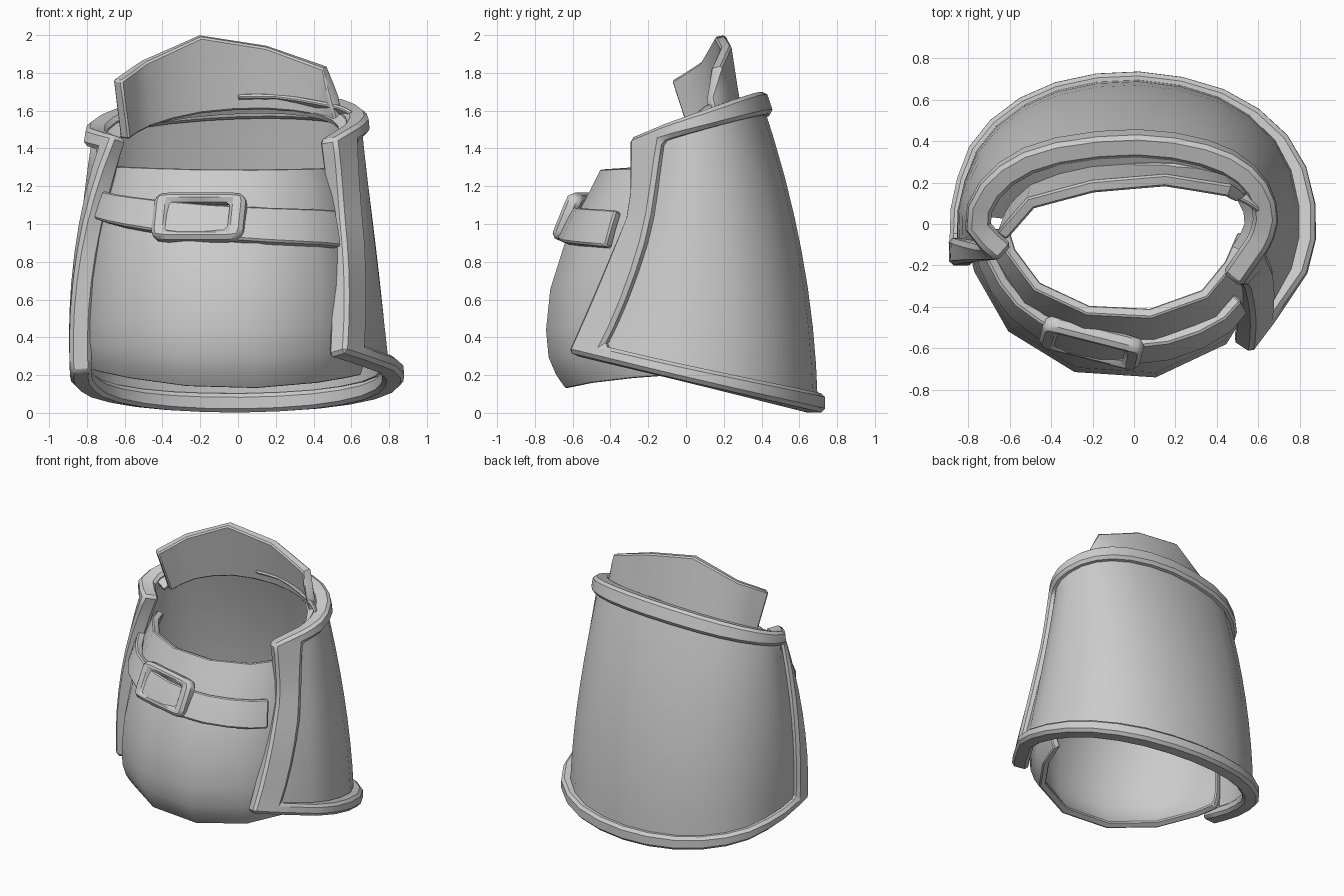
import bpy, bmesh, math
from mathutils import Vector, Euler

if "Cube" in bpy.data.objects:
    bpy.data.objects.remove(bpy.data.objects["Cube"])


def spline(pts, u):
    """Smooth curve through a list of tuples, u from 0 to 1."""
    n = len(pts) - 1
    f = min(max(u, 0), 1) * n
    i = min(int(f), n - 1)
    t = f - i
    p1, p2 = Vector(pts[i]), Vector(pts[i + 1])
    p0 = Vector(pts[i - 1]) if i else p1 * 2 - p2
    p3 = Vector(pts[i + 2]) if i + 2 <= n else p2 * 2 - p1
    return 0.5 * (2 * p1 + (p2 - p0) * t + (2 * p0 - 5 * p1 + 4 * p2 - p3) * t * t
                  + (3 * p1 - p0 - 3 * p2 + p3) * t ** 3)


def steps(a, b, n):
    return [a + (b - a) * i / n for i in range(n + 1)]


def slab(name, fn, us, vs, thick, bevel=0.0, frame=False):
    """Thick sheet over fn(u, v); frame keeps only the border cells."""
    bm = bmesh.new()
    g = [[bm.verts.new(fn(u, v)) for v in vs] for u in us]
    nu, nv = len(us) - 1, len(vs) - 1
    for i in range(nu):
        for j in range(nv):
            if frame and 0 < i < nu - 1 and 0 < j < nv - 1:
                continue
            bm.faces.new((g[i][j], g[i + 1][j], g[i + 1][j + 1], g[i][j + 1]))
    bmesh.ops.delete(bm, geom=[v for v in bm.verts if not v.link_faces], context='VERTS')
    me = bpy.data.meshes.new(name)
    bm.to_mesh(me)
    bm.free()
    ob = bpy.data.objects.new(name, me)
    bpy.context.collection.objects.link(ob)
    s = ob.modifiers.new("thickness", 'SOLIDIFY')
    s.thickness, s.offset, s.use_even_offset = thick, 0, True
    if bevel:
        b = ob.modifiers.new("edges", 'BEVEL')
        b.width, b.segments, b.angle_limit = bevel, 1, math.radians(50)
    bpy.ops.object.select_all(action='DESELECT')
    ob.select_set(True)
    bpy.context.view_layer.objects.active = ob
    bpy.ops.object.convert(target='MESH')
    bpy.ops.object.shade_smooth_by_angle(angle=math.radians(35))
    return ob


# Outer shell: plan curves of the hem and the top, from left edge round the back to right edge
HEM = [(-.83, -.2), (-.82, .1), (-.71, .4), (-.42, .61), (0, .68),
       (.42, .59), (.70, .35), (.79, 0), (.71, -.33), (.52, -.6)]
TOP = [(-.62, -.14), (-.75, 0), (-.66, .19), (-.42, .32), (0, .37),
       (.35, .32), (.55, .21), (.63, .05), (.59, -.1), (.47, -.27)]
# per station: blend power from hem to top, sideways bulge, share of straight front-edge blend
POWER = [(1.9, -.02, 0)] * 2 + [(1.9, 0, 0)] * 4 + [(1.6, 0, 0), (1.3, -.01, 0), (.9, 0, .2), (.5, .04, 1)]


def shell(u, v):
    b, t, (p, bulge, edge) = spline(HEM, u), spline(TOP, u), spline(POWER, u)
    w = v ** max(p, .4)
    q = b.lerp(t, w + (min(1, 1.5 * v) - w) * max(0, edge))
    z0 = .24 * (.69 - b.y)
    z1 = 1.69 - .4 * (.38 - t.y) + .04 * t.x
    return Vector((q.x + bulge * 4 * v * (1 - v), q.y, z0 + (z1 - z0) * v))


def trim(u, v):
    """Shell surface with a wider right border and a flared hem."""
    if .93 < u < .95:
        u -= .055 * min(1, 1.8 * v)
    q = shell(u, v)
    if v < .1 and u < .93:
        q.x *= 1 + .06 * max(0, q.x)
    return q


shell_u = [0, .05] + steps(.1, .85, 15) + [.94, 1]
shell_v = [0, .06] + steps(.15, .86, 6) + [.93, 1]
slab("outer_shell", shell, shell_u[1:-1], shell_v[1:-1], .035)

# Raised trim around all four borders of the shell
slab("shell_trim", trim, shell_u, shell_v, .115, .02, True)

# Inner sleeve: bulging front plate tucked into the shell
PLAN = [(-.79, -.04), (-.75, -.22), (-.59, -.5), (-.28, -.69), (.1, -.715),
        (.43, -.56), (.58, -.32), (.66, -.08)]
LEVELS = [(.14, .95, .86), (.24, .99, .95), (.38, 1, 1), (.65, .98, .97),
          (.95, .92, .83), (1.15, .85, .69), (1.28, .79, .6)]


def sleeve(u, v):
    p, (z, sx, sy) = spline(PLAN, u), spline(LEVELS, v)
    return Vector((p.x * sx, p.y * sy, z + .12 * p.x ** 2 * (1 - v) + .03 * p.x ** 2))


slab("inner_sleeve", sleeve, steps(0, 1, 7), steps(0, 1, 8), .05, .008)


# Strap running across the sleeve
def strap(u, v):
    q = sleeve(u, .77 - .12 * u + v)
    return Vector((q.x * 1.07, q.y * 1.06, q.z))


slab("strap", strap, steps(.09, .79, 11), steps(-.065, .065, 2), .055, .01)


# Buckle frame with softened corners
def buckle_point(u, v):
    k = .94 if abs(u) > .2 and abs(v) > .1 else 1
    return Vector((u * k, 0, v * k))


buckle = slab("buckle", buckle_point, [-.25, -.165, 0, .165, .25],
              [-.135, -.08, 0, .08, .135], .08, .02, True)
buckle.location = (-.205, -.575, 1.035)
buckle.rotation_euler = Euler((-.4, 0, -.25))

# Collar flap standing up behind the opening: top edge and bottom edge
FLAP_TOP = [(-.64, -.06, 1.76), (-.5, .1, 1.86), (-.2, .18, 1.995),
            (.15, .21, 1.94), (.46, .16, 1.83), (.51, .12, 1.66)]
FLAP_LOW = [(-.6, .04, 1.45), (-.48, .17, 1.52), (-.2, .25, 1.59),
            (.15, .26, 1.61), (.42, .22, 1.58), (.54, .14, 1.54)]


def flap(u, v):
    n = len(FLAP_TOP) - 1
    i = min(int(u * n), n - 1)
    top = Vector(FLAP_TOP[i]).lerp(Vector(FLAP_TOP[i + 1]), u * n - i)
    return spline(FLAP_LOW, u).lerp(top, v)


slab("collar_flap", flap, steps(0, 1, 10), steps(0, 1, 3), .06, .01)

# Thin fold lying inside the collar on the right
FOLD = [(0, .21, 1.68), (.2, .21, 1.68), (.4, .16, 1.65), (.54, .1, 1.62), (.6, .06, 1.59)]
slab("collar_fold", lambda u, v: spline(FOLD, u) + Vector((0, .08 * v, -.05 * v)),
     steps(0, 1, 8), [0, 1], .025, .006)


# Rolled lining that closes the gap between the shell top and the collar
def lining(u, v):
    q = shell(u, 1)
    return Vector((q.x * (1 - .14 * v), q.y * (1 - .26 * v), q.z - .03 - .06 * v))


slab("collar_lining", lining, steps(.14, .92, 14), [0, .5, 1], .03)
